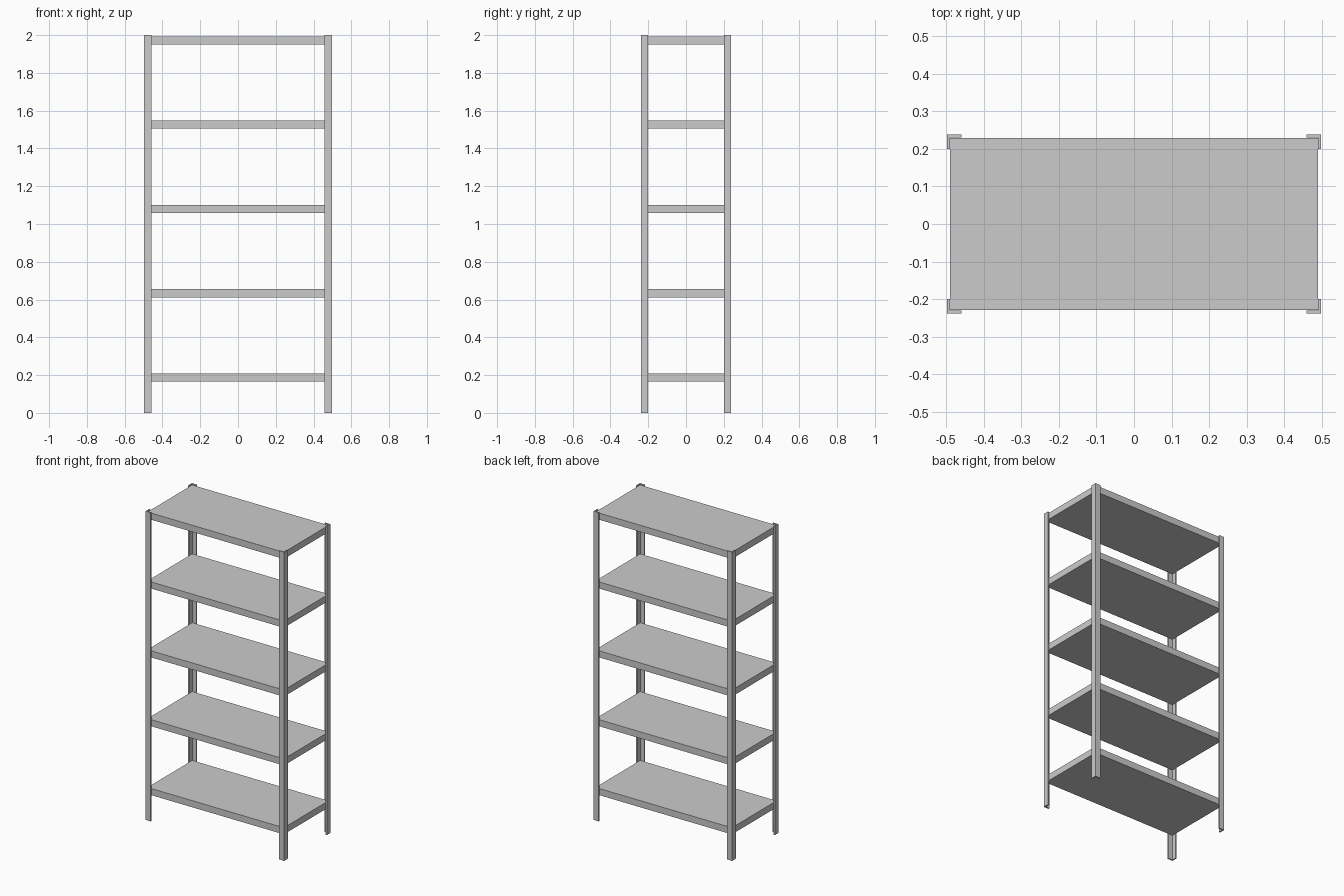
import bpy, bmesh

if "Cube" in bpy.data.objects:
    bpy.data.objects.remove(bpy.data.objects["Cube"])

PX, PY = 0.497, 0.238      # outer half-extents of the frame
FL, T = 0.038, 0.008       # angle-post flange length and thickness
SX, SY, SH = 0.489, 0.229, 0.043   # shelf half-sizes and height


def prism(name, outline, z0, z1):
    """Extrude an xy outline from z0 to z1."""
    bm = bmesh.new()
    face = bm.faces.new([bm.verts.new((x, y, z0)) for x, y in outline])
    ext = bmesh.ops.extrude_face_region(bm, geom=[face])
    top = [v for v in ext["geom"] if isinstance(v, bmesh.types.BMVert)]
    bmesh.ops.translate(bm, verts=top, vec=(0, 0, z1 - z0))
    if not any(len(f.verts) == len(outline) and all(abs(v.co.z - z0) < 1e-6 for v in f.verts)
               for f in bm.faces):
        bm.faces.new([v for v in bm.verts if abs(v.co.z - z0) < 1e-6])
    bmesh.ops.recalc_face_normals(bm, faces=bm.faces)
    mesh = bpy.data.meshes.new(name)
    bm.to_mesh(mesh)
    bm.free()
    obj = bpy.data.objects.new(name, mesh)
    bpy.context.collection.objects.link(obj)
    return obj


# L-shaped corner posts, open side facing inwards
for sx, side in ((-1, "left"), (1, "right")):
    for sy, end in ((-1, "front"), (1, "back")):
        profile = [(PX, PY), (PX - FL, PY), (PX - FL, PY - T),
                   (PX - T, PY - T), (PX - T, PY - FL), (PX, PY - FL)]
        prism(f"{end}_{side}_post", [(x * sx, y * sy) for x, y in profile], 0, 2)

# Evenly spaced shelves fitted between the posts
for i in range(5):
    top = 0.209 + i * 0.4462
    prism(f"shelf_{i + 1}", [(-SX, -SY), (SX, -SY), (SX, SY), (-SX, SY)], top - SH, top)
